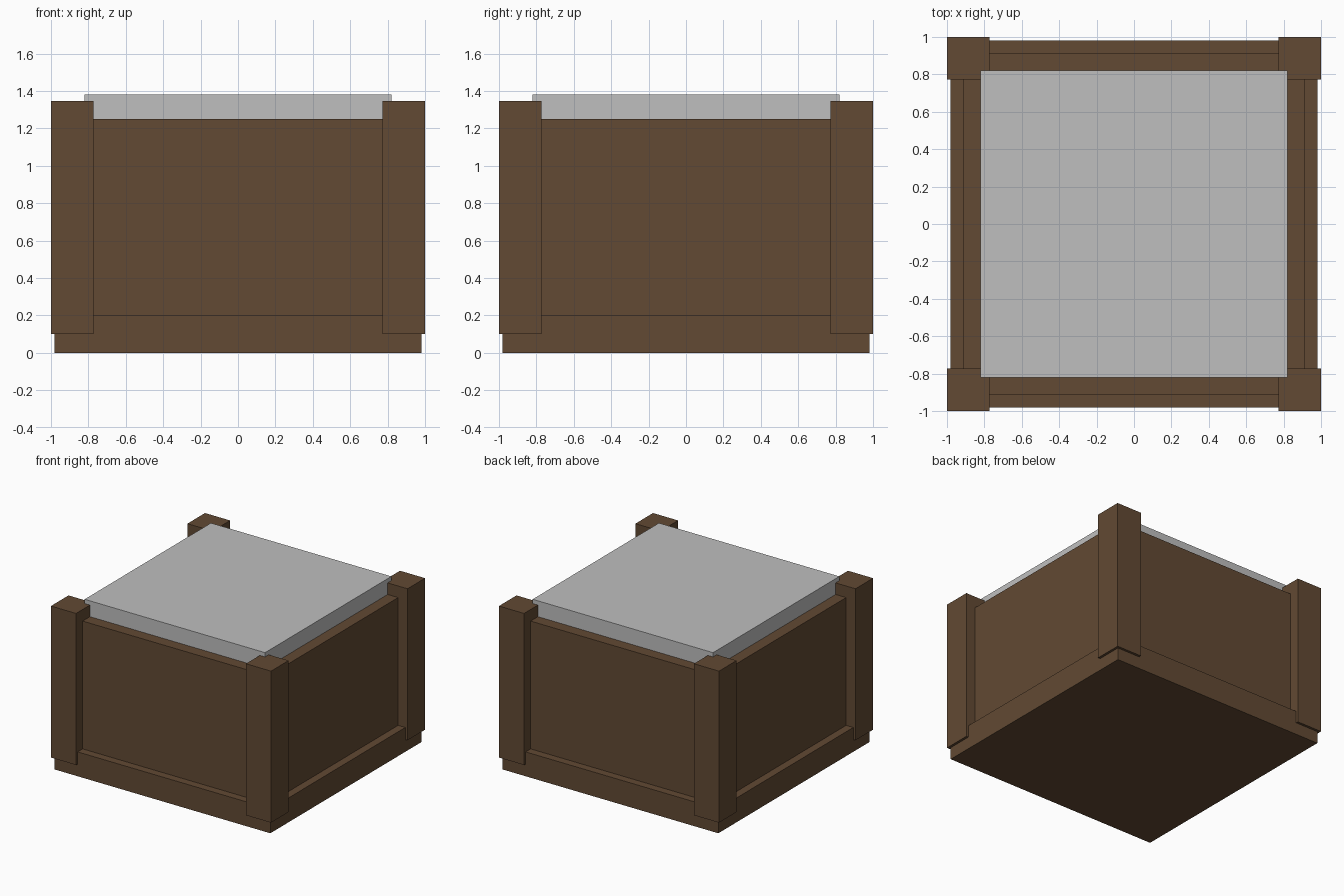
import bpy

if "Cube" in bpy.data.objects:
    bpy.data.objects.remove(bpy.data.objects["Cube"])


def material(name, rgb):
    mat = bpy.data.materials.new(name)
    mat.diffuse_color = (*rgb, 1.0)
    mat.use_nodes = True
    mat.node_tree.nodes["Principled BSDF"].inputs["Base Color"].default_value = mat.diffuse_color
    return mat


wood = material("brown wood", (0.122, 0.067, 0.033))
stone = material("light grey", (0.52, 0.52, 0.52))


def box(name, x, y, z, mat):
    """Box spanning the given (min, max) ranges."""
    bpy.ops.mesh.primitive_cube_add(size=1)
    obj = bpy.context.object
    obj.name = name
    for v in obj.data.vertices:
        v.co = [r[0] if c < 0 else r[1] for c, r in zip(v.co, (x, y, z))]
    obj.data.materials.append(mat)
    return obj


# Plinth and crate body
box("base", (-0.98, 0.98), (-0.98, 0.98), (0, 0.2), wood)
box("body", (-0.915, 0.915), (-0.915, 0.915), (0.2, 1.25), wood)

# Slab resting on the body
box("top_slab", (-0.82, 0.82), (-0.82, 0.82), (1.25, 1.38), stone)

# Corner posts
for sx, side in ((-1, "left"), (1, "right")):
    for sy, end in ((-1, "front"), (1, "back")):
        box(f"{end}_{side}_post",
            sorted((sx * 0.772, sx)), sorted((sy * 0.772, sy)), (0.1, 1.345), wood)
